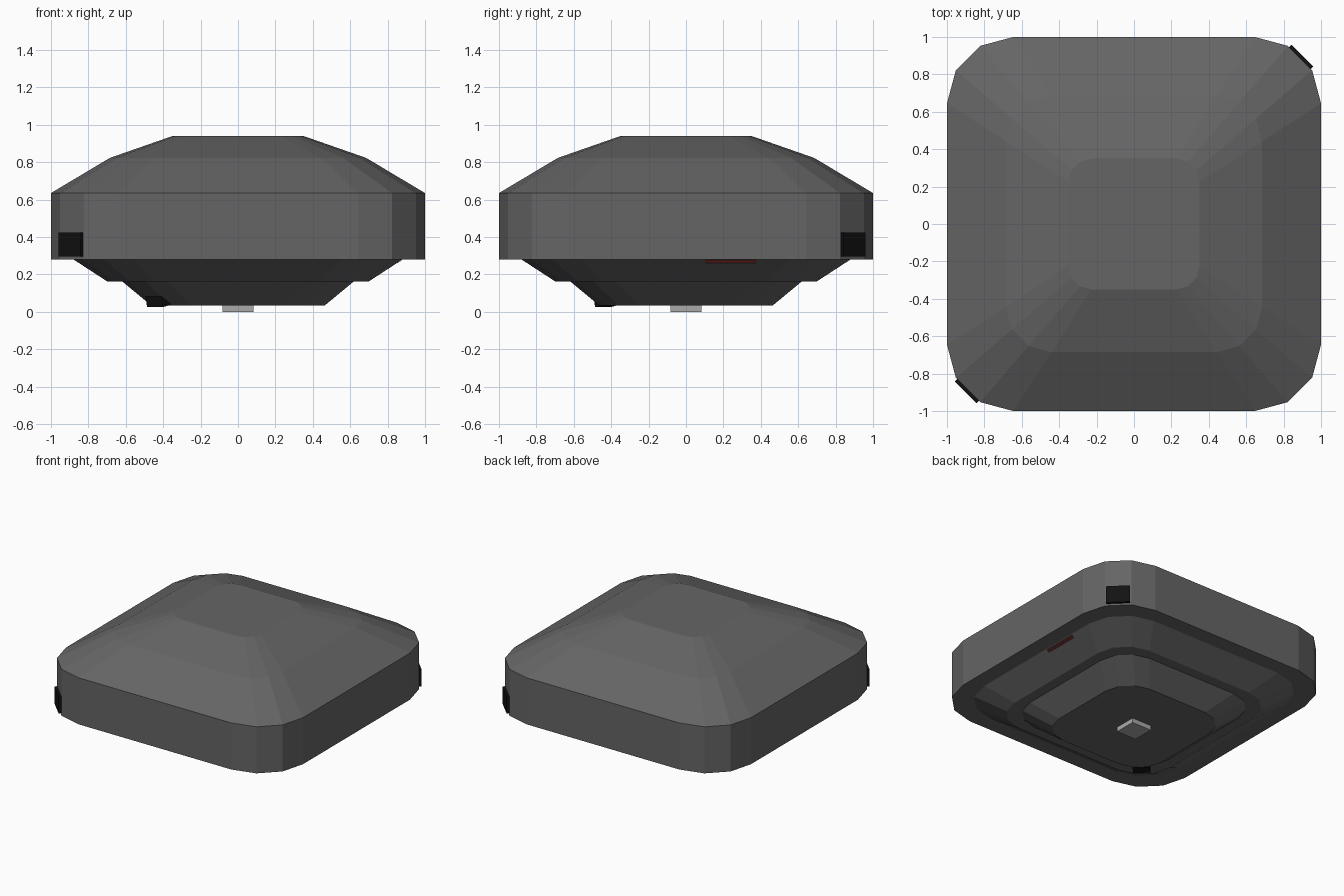
import bpy, bmesh
from math import sin, cos, pi
from mathutils import Matrix, Vector

if "Cube" in bpy.data.objects:
    bpy.data.objects.remove(bpy.data.objects["Cube"])


def material(name, rgb):
    m = bpy.data.materials.new(name)
    m.diffuse_color = (*rgb, 1)
    m.use_nodes = True
    m.node_tree.nodes["Principled BSDF"].inputs["Base Color"].default_value = m.diffuse_color
    return m


DARK = material("dark_plastic", (0.13, 0.13, 0.13))
BLACK = material("black", (0.006, 0.006, 0.006))
LIGHT = material("light_metal", (0.4, 0.4, 0.4))
RED = material("red", (0.3, 0.02, 0.02))


def finish(name, bm, mat):
    bmesh.ops.recalc_face_normals(bm, faces=bm.faces)
    me = bpy.data.meshes.new(name)
    bm.to_mesh(me)
    bm.free()
    ob = bpy.data.objects.new(name, me)
    bpy.context.collection.objects.link(ob)
    if mat:
        me.materials.append(mat)
    return ob


def ring(half, c, z):
    """Rounded square outline with three facets per corner."""
    r, pts = half - c, []
    for q in range(4):
        for k in range(4):
            a = q * pi / 2 + k * pi / 6
            sx = 1 if q in (0, 3) else -1
            sy = 1 if q < 2 else -1
            pts.append((sx * c + r * cos(a), sy * c + r * sin(a), z))
    return pts


def loft(name, sections, mat):
    bm = bmesh.new()
    loops = [[bm.verts.new(p) for p in ring(*s)] for s in sections]
    for a, b in zip(loops, loops[1:]):
        for i in range(16):
            j = (i + 1) % 16
            bm.faces.new((a[i], a[j], b[j], b[i]))
    bm.faces.new(loops[0])
    bm.faces.new(loops[-1])
    return finish(name, bm, mat)


def box(name, size, matrix, mat):
    bm = bmesh.new()
    bmesh.ops.create_cube(bm, size=1)
    bmesh.ops.scale(bm, vec=size, verts=bm.verts)
    bm.transform(matrix)
    return finish(name, bm, mat)


def on_diagonal(dist, z, angle, tilt=0.0):
    return (Matrix.Rotation(angle, 4, 'Z') @ Matrix.Translation((dist, 0, z))
            @ Matrix.Rotation(tilt, 4, 'Y'))


# Shell: domed lid, straight side band, stepped underside
shell = loft("shell", [
    (0.35, 0.226, 0.94), (0.685, 0.442, 0.823), (1.0, 0.645, 0.635),
    (1.0, 0.645, 0.28), (0.88, 0.56, 0.28), (0.70, 0.45, 0.163),
    (0.62, 0.38, 0.163), (0.465, 0.25, 0.035)], DARK)

# Recess in the front left corner of the underside
cutter = box("recess_cutter", (0.4, 0.36, 0.2), on_diagonal(0.80, 0.059, 1.25 * pi), None)
cutter.hide_render = True
cutter.hide_viewport = True
cut = shell.modifiers.new("recess", 'BOOLEAN')
cut.object = cutter
cut.operation = 'DIFFERENCE'
cut.solver = 'EXACT'

# Socket inside the recess, leaning outwards at the bottom
box("recess_socket", (0.06, 0.12, 0.12), on_diagonal(0.61, 0.09, 1.25 * pi, 0.2), BLACK)

# Ports on two opposite corners of the side band
for name, angle in (("back_right_port", pi / 4), ("front_left_port", 1.25 * pi)):
    box(name, (0.06, 0.165, 0.13), on_diagonal(1.244, 0.36, angle), BLACK)

# Centre foot
box("centre_foot", (0.165, 0.165, 0.05), Matrix.Translation((0, 0, 0.025)), LIGHT)

# Thin red marks on the right underside slope
slope = Vector((0.18, 0, 0.117))
for i in range(4):
    p = Vector((0.88, 0, 0.28)) - slope * (0.04 + 0.035 * i)
    box("red_mark", (0.003, 0.27, 0.003), Matrix.Translation((p.x, 0.24, p.z)), RED)
